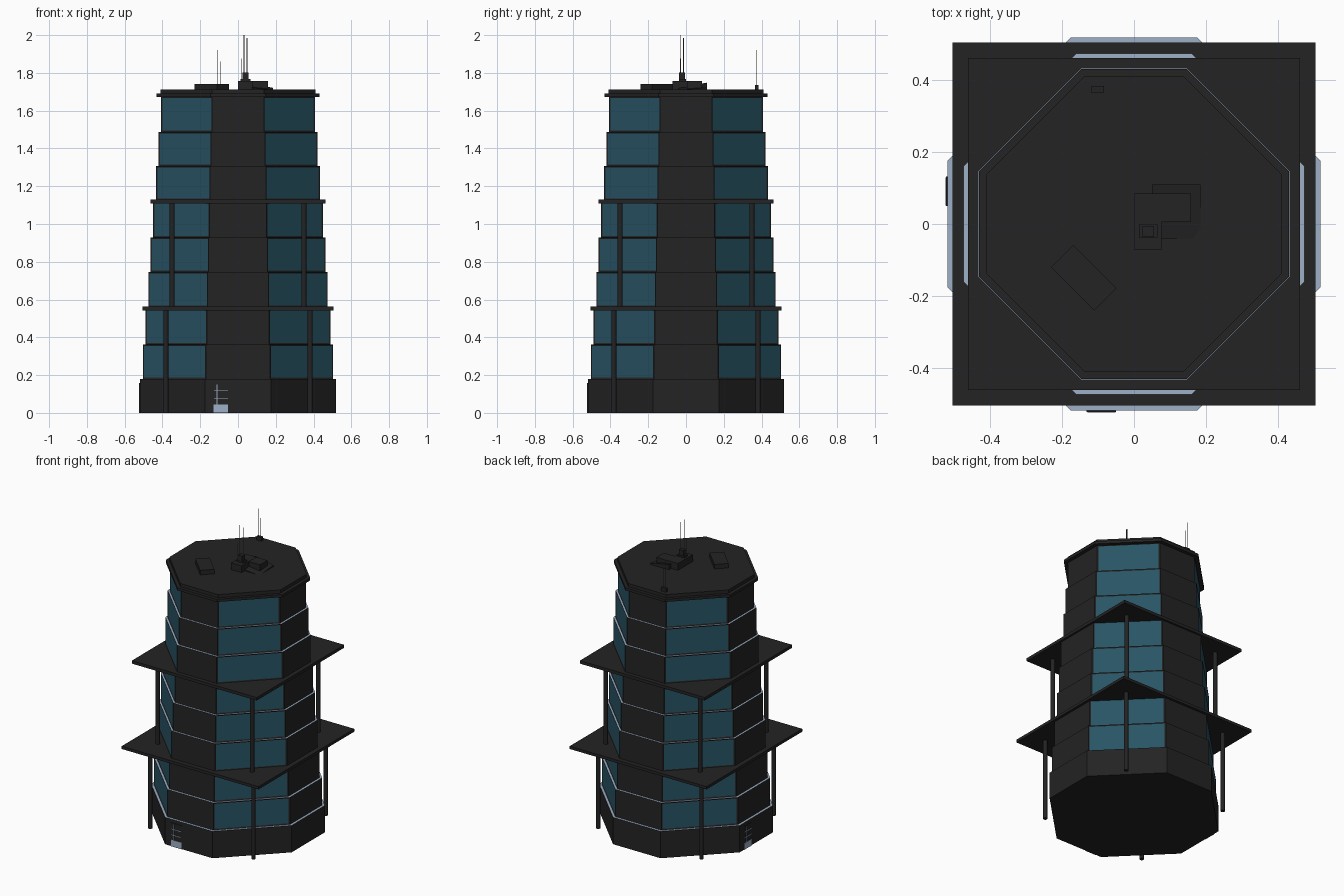
import bpy, bmesh, math
from mathutils import Matrix, Vector

if "Cube" in bpy.data.objects:
    bpy.data.objects.remove(bpy.data.objects["Cube"])


def material(name, rgb):
    m = bpy.data.materials.new(name)
    m.diffuse_color = (*rgb, 1)
    m.use_nodes = True
    m.node_tree.nodes["Principled BSDF"].inputs["Base Color"].default_value = m.diffuse_color
    return m


DARK = material("dark_cladding", (0.017, 0.017, 0.017))
GLASS = material("teal_glass", (0.021, 0.089, 0.13))
LIGHT = material("pale_blue_grey", (0.34, 0.44, 0.57))
METAL = material("mast_grey", (0.1, 0.1, 0.1))


def finish(name, bm, *mats):
    bmesh.ops.recalc_face_normals(bm, faces=bm.faces)
    me = bpy.data.meshes.new(name)
    bm.to_mesh(me)
    bm.free()
    for m in mats:
        me.materials.append(m)
    ob = bpy.data.objects.new(name, me)
    bpy.context.collection.objects.link(ob)
    return ob


def prism(bm, pts, z0, z1):
    lo = [bm.verts.new((x, y, z0)) for x, y in pts]
    hi = [bm.verts.new((x, y, z1)) for x, y in pts]
    bm.faces.new(lo[::-1])
    bm.faces.new(hi)
    n = len(pts)
    for i in range(n):
        j = (i + 1) % n
        bm.faces.new((lo[i], lo[j], hi[j], hi[i]))


def octagon(a):
    b = a * 0.338
    return [(b, -a), (a, -b), (a, b), (b, a), (-b, a), (-a, b), (-a, -b), (-b, -a)]


def box(name, x0, x1, y0, y1, z0, z1, mat, turn=0):
    bm = bmesh.new()
    prism(bm, [(x0, y0), (x1, y0), (x1, y1), (x0, y1)], z0, z1)
    bm.transform(Matrix.Rotation(turn, 4, 'Z'))
    return finish(name, bm, mat)


def rod(name, x, y, z0, z1, r, mat, sides=12):
    bm = bmesh.new()
    bmesh.ops.create_cone(bm, cap_ends=True, segments=sides, radius1=r, radius2=r, depth=z1 - z0,
                          matrix=Matrix.Translation((x, y, (z0 + z1) / 2)))
    ob = finish(name, bm, mat)
    for p in ob.data.polygons:
        p.use_smooth = abs(p.normal.z) < 0.5
    return ob


def storey(name, a, z0, z1, windows):
    bm = bmesh.new()
    prism(bm, octagon(a), z0, z1)
    bmesh.ops.recalc_face_normals(bm, faces=bm.faces)
    diagonal = []
    for f in bm.faces:
        n = f.normal
        if n.z > 0.9:
            f.material_index = 2          # pale ledge
        elif abs(n.x) > 0.3 and abs(n.y) > 0.3:
            diagonal.append(f)
    if windows:
        bmesh.ops.inset_individual(bm, faces=diagonal, thickness=0.011, depth=-0.003)
        for f in diagonal:
            f.material_index = 1
    finish(name, bm, DARK, GLASS, LIGHT)


# Stepped storeys
levels = [0, 0.18, 0.362, 0.56, 0.745, 0.928, 1.128, 1.307, 1.488, 1.675]
halves = [0.52, 0.504, 0.489, 0.475, 0.462, 0.449, 0.435, 0.421, 0.408]
for i, a in enumerate(halves):
    storey(f"storey_{i}", a, levels[i], levels[i + 1], i > 0)

# Square terraces with corner columns
for tag, h, z0, z1, c, foot in (("lower", 0.506, 0.543, 0.562, 0.382, 0),
                                ("upper", 0.462, 1.109, 1.129, 0.349, 0.56)):
    box(f"{tag}_terrace", -h, h, -h, h, z0, z1, DARK)
    for sx in (-1, 1):
        for sy in (-1, 1):
            rod(f"{tag}_column", sx * c, sy * c, foot, z0 + 0.002, 0.0135, DARK)

# Roof cornice and cap
for name, a, z0, z1 in (("roof_cornice", 0.432, 1.672, 1.69), ("roof_cap", 0.411, 1.688, 1.712)):
    bm = bmesh.new()
    prism(bm, octagon(a), z0, z1)
    finish(name, bm, DARK)

# Doors on the front and left sides
for tag, turn in (("front", 0), ("left", -math.pi / 2)):
    box(f"{tag}_door", -0.132, -0.05, -0.523, -0.518, 0, 0.157, DARK, turn)
    box(f"{tag}_door_panel", -0.13, -0.052, -0.525, -0.52, 0.002, 0.045, LIGHT, turn)
    box(f"{tag}_door_upright", -0.113, -0.109, -0.525, -0.52, 0.045, 0.15, LIGHT, turn)
    for z in (0.076, 0.115):
        box(f"{tag}_door_bar", -0.128, -0.054, -0.525, -0.52, z, z + 0.004, LIGHT, turn)

# Roof plant housings
R = 1.71
unit = box("turned_roof_unit", -0.085, 0.085, -0.044, 0.044, R, 1.742, DARK, -math.pi / 4)
unit.location = (-0.14, -0.15, 0)
box("stair_housing", 0, 0.077, -0.072, 0.085, R, 1.758, DARK)
box("stair_housing_wing", 0.07, 0.159, 0.006, 0.085, R, 1.757, DARK)
ramp = box("sloped_housing", 0.05, 0.185, -0.04, 0.11, R, 1.748, DARK)
for v in ramp.data.vertices:
    if v.co.z > 1.72:
        v.co.z = 1.748 - (0.027 if v.co.x > 0.1 else 0) - (0.025 if v.co.y < 0 else 0)
    v.co.z = max(v.co.z, R)

# Antenna masts
box("mast_plinth", 0.014, 0.066, -0.038, 0.0, 1.757, 1.768, DARK)
box("mast_base", 0.024, 0.056, -0.036, -0.006, 1.765, 1.803, DARK)
for x, y, top in ((0.032, -0.028, 2.0), (0.048, -0.013, 1.985), (0.02, -0.03, 1.875)):
    rod("mast_rod", x, y, 1.76, top, 0.002, METAL, 6)
box("rear_mast_base", -0.12, -0.083, 0.366, 0.385, R, 1.737, DARK)
for x, top in ((-0.108, 1.92), (-0.094, 1.86)):
    rod("rear_mast_rod", x, 0.375, 1.73, top, 0.002, METAL, 6)
